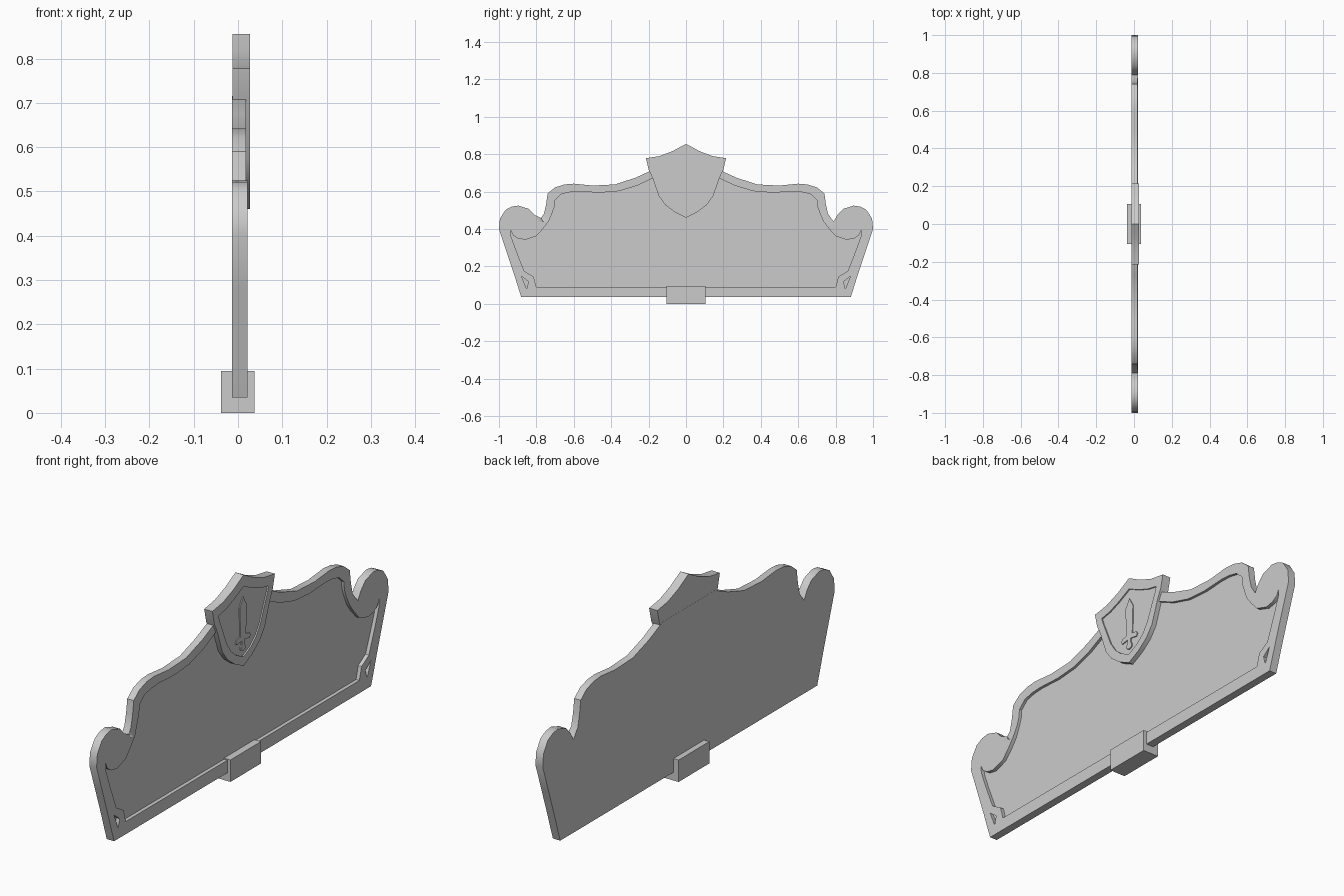
import bpy, bmesh

BACK = -0.013


def finish(name, bm):
    bmesh.ops.recalc_face_normals(bm, faces=bm.faces)
    me = bpy.data.meshes.new(name)
    bm.to_mesh(me)
    bm.free()
    ob = bpy.data.objects.new(name, me)
    bpy.context.collection.objects.link(ob)
    return ob


def smooth(ob):
    bpy.ops.object.select_all(action='DESELECT')
    ob.select_set(True)
    bpy.context.view_layer.objects.active = ob
    bpy.ops.object.shade_smooth_by_angle(angle=0.6)


def mirrored(half):
    return half + [(-p[0],) + p[1:] for p in reversed(half) if p[0] > 0]


def prism(name, pts, x0, x1):
    bm = bmesh.new()
    a = [bm.verts.new((x0, y, z)) for y, z in pts]
    b = [bm.verts.new((x1, y, z)) for y, z in pts]
    bm.faces.new(a)
    bm.faces.new(b)
    for i in range(len(a)):
        j = (i + 1) % len(a)
        bm.faces.new((a[i], a[j], b[j], b[i]))
    return finish(name, bm)


def rimmed_panel(name, half, back, recess):
    """half rows: outer y, outer z, inner y, inner z, rim height"""
    rows = [(y, z, -iy if y < 0 else iy, iz, x) for y, z, iy, iz, x in
            half + [(-p[0],) + p[1:] for p in reversed(half) if p[0] > 0]]
    bm = bmesh.new()
    V = bm.verts.new
    rings = [[V((back, y, z)) for y, z, iy, iz, x in rows],
             [V((x, y, z)) for y, z, iy, iz, x in rows],
             [V((x, iy, iz)) for y, z, iy, iz, x in rows],
             [V((recess, iy, iz)) for y, z, iy, iz, x in rows]]
    bm.faces.new(rings[0])
    bm.faces.new(rings[3])
    n = len(rows)
    for r, s in zip(rings, rings[1:]):
        for i in range(n):
            j = (i + 1) % n
            bm.faces.new((r[i], r[j], s[j], s[i]))
    return finish(name, bm)


# Main board with scrolled outline and raised rim
S, T = 0.022, 0.018
board = rimmed_panel("board", [
    (0.88, 0.035, 0.80, 0.09, S),
    (0.895, 0.08, 0.815, 0.145, S),
    (0.92, 0.16, 0.865, 0.175, S),
    (0.96, 0.28, 0.91, 0.29, S),
    (1.00, 0.40, 0.935, 0.36, S),
    (0.995, 0.455, 0.938, 0.395, S),
    (0.965, 0.502, 0.925, 0.367, S),
    (0.93, 0.52, 0.90, 0.35, S),
    (0.895, 0.525, 0.86, 0.342, S),
    (0.84, 0.507, 0.80, 0.362, S),
    (0.81, 0.475, 0.765, 0.40, S),
    (0.79, 0.438, 0.735, 0.44, S),
    (0.76, 0.48, 0.715, 0.485, T),
    (0.748, 0.53, 0.703, 0.52, T),
    (0.74, 0.59, 0.70, 0.555, T),
    (0.70, 0.622, 0.665, 0.587, T),
    (0.65, 0.638, 0.62, 0.597, T),
    (0.60, 0.642, 0.57, 0.60, T),
    (0.50, 0.632, 0.46, 0.594, T),
    (0.38, 0.638, 0.36, 0.602, T),
    (0.27, 0.674, 0.26, 0.632, T),
    (0.18, 0.715, 0.16, 0.68, T)], BACK, 0.006)

# Triangular dimples in the lower corners
for s in (1, -1):
    cut = prism("dimple_cutter", [(s * 0.88, 0.148), (s * 0.842, 0.118),
                                  (s * 0.852, 0.08)], 0.006, 0.05)
    cut.hide_render = True
    cut.hide_set(True)
    m = board.modifiers.new("dimple", 'BOOLEAN')
    m.object = cut
    m.operation = 'DIFFERENCE'
    m.solver = 'EXACT'
smooth(board)

# Shield crest
F = 0.027
shield = rimmed_panel("shield", [
    (0.0, 0.46, 0.0, 0.50, F),
    (0.06, 0.49, 0.05, 0.525, F),
    (0.11, 0.528, 0.085, 0.555, F),
    (0.145, 0.575, 0.115, 0.60, F),
    (0.18, 0.675, 0.148, 0.68, F),
    (0.20, 0.718, 0.163, 0.715, F),
    (0.214, 0.778, 0.172, 0.742, F),
    (0.14, 0.79, 0.12, 0.752, F),
    (0.07, 0.817, 0.06, 0.775, F),
    (0.0, 0.855, 0.0, 0.805, F)], BACK + 0.0005, 0.021)
smooth(shield)

# Sword emblem: pommel, grip, guard and pointed blade
prism("sword", mirrored([
    (0.0, 0.525), (0.016, 0.532), (0.016, 0.546), (0.009, 0.552),
    (0.009, 0.572), (0.044, 0.566), (0.05, 0.576), (0.044, 0.588),
    (0.019, 0.592), (0.023, 0.72), (0.0, 0.76)]), 0.018, 0.0255)

# Foot block
prism("foot_block", [(-0.105, 0), (0.105, 0), (0.105, 0.095),
                     (-0.105, 0.095)], -0.038, 0.037)
